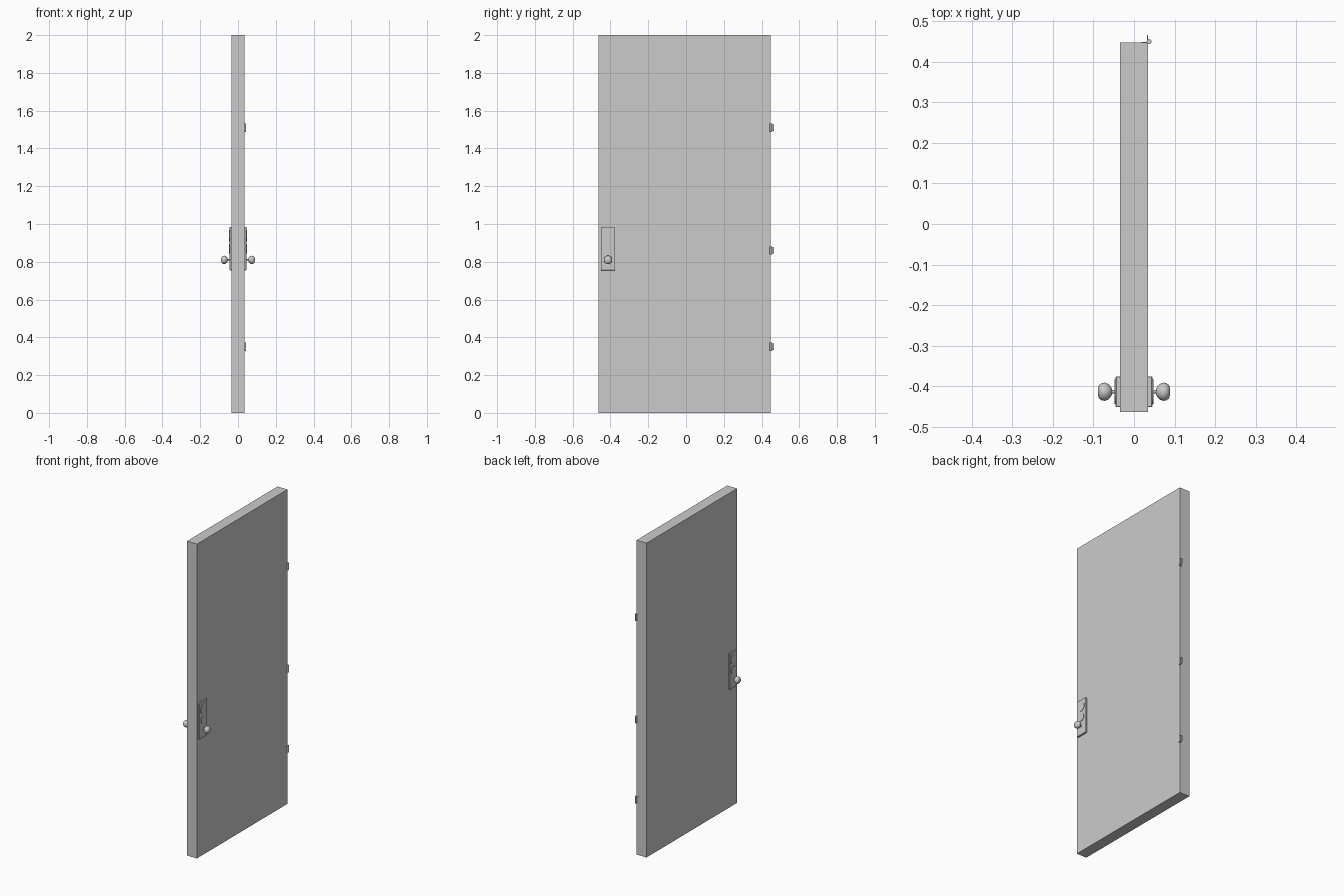
import bpy
import math
from mathutils import Matrix

cube = bpy.data.objects.get("Cube")
if cube:
    bpy.data.objects.remove(cube, do_unlink=True)

grey = bpy.data.materials.new("light_grey")
grey.use_nodes = True
grey.diffuse_color = (0.6, 0.6, 0.6, 1)
grey.node_tree.nodes["Principled BSDF"].inputs["Base Color"].default_value = (0.6, 0.6, 0.6, 1)


def finish(name, smooth=False):
    ob = bpy.context.object
    ob.name = name
    ob.data.materials.append(grey)
    if smooth:
        bpy.ops.object.shade_smooth_by_angle(angle=math.radians(40))
    return ob


def box(name, low, high):
    centre = [(a + b) / 2 for a, b in zip(low, high)]
    bpy.ops.mesh.primitive_cube_add(size=1, location=centre)
    ob = bpy.context.object
    ob.data.transform(Matrix.Diagonal([b - a for a, b in zip(low, high)] + [1]))
    return finish(name)


def rod(name, radius, depth, location, along_x=True):
    turn = (0, math.pi / 2, 0) if along_x else (0, 0, 0)
    bpy.ops.mesh.primitive_cylinder_add(vertices=24, radius=radius, depth=depth,
                                        location=location, rotation=turn)
    return finish(name, True)


def lathe_x(name, profile, side, y, z, segments=24):
    # Spin a (distance, radius) profile around an axis along x
    verts = [(side * d, y + r * math.cos(math.tau * i / segments),
              z + r * math.sin(math.tau * i / segments))
             for d, r in profile for i in range(segments)]
    n = segments
    faces = [(k * n + i, k * n + (i + 1) % n, (k + 1) * n + (i + 1) % n, (k + 1) * n + i)
             for k in range(len(profile) - 1) for i in range(n)]
    faces += [tuple(reversed(range(n))), tuple(range(len(verts) - n, len(verts)))]
    if side < 0:
        faces = [f[::-1] for f in faces]
    mesh = bpy.data.meshes.new(name)
    mesh.from_pydata(verts, [], faces)
    ob = bpy.data.objects.new(name, mesh)
    bpy.context.collection.objects.link(ob)
    bpy.ops.object.select_all(action='DESELECT')
    bpy.context.view_layer.objects.active = ob
    ob.select_set(True)
    return finish(name, True)


# Door slab
half = 0.035
back = 0.447
box("door_slab", (-half, -0.463, 0), (half, back, 2))

# Lock plate, discs and knob on both faces
knob_profile = [(0.044, 0.004), (0.054, 0.004), (0.055, 0.009), (0.059, 0.015),
                (0.065, 0.02), (0.072, 0.0225), (0.08, 0.021), (0.086, 0.016),
                (0.0885, 0.009), (0.089, 0.002)]
lock_y = -0.413
for side, label in ((1, "left"), (-1, "right")):
    plate = box("lock_plate_" + label, (side * half - 0.01, lock_y - 0.038, 0.755),
                (side * half + 0.01, lock_y + 0.038, 0.985))
    bevel = plate.modifiers.new("edge", 'BEVEL')
    bevel.width = 0.002
    bevel.segments = 1
    rod("upper_lock_disc_" + label, 0.03, 0.006, (side * 0.045, lock_y, 0.938))
    rod("lower_lock_disc_" + label, 0.025, 0.006, (side * 0.045, lock_y, 0.868))
    lathe_x("knob_" + label, knob_profile, side, lock_y, 0.81)

# Hinges: barrel with a leaf lying against the edge and a leaf standing free
for place, z in (("upper", 1.51), ("middle", 0.86), ("lower", 0.35)):
    rod("hinge_barrel_" + place, 0.006, 0.044, (0.037, back + 0.002, z), False)
    box("hinge_edge_leaf_" + place, (0.018, back - 0.001, z - 0.022),
        (0.036, back + 0.001, z + 0.022))
    leaf = box("hinge_free_leaf_" + place, (0.032, back, z - 0.022),
               (0.034, back + 0.018, z + 0.022))
    # Trim the outer corners of the free leaf
    for v in leaf.data.vertices:
        if v.co.y > 0:
            v.co.z *= 0.75
